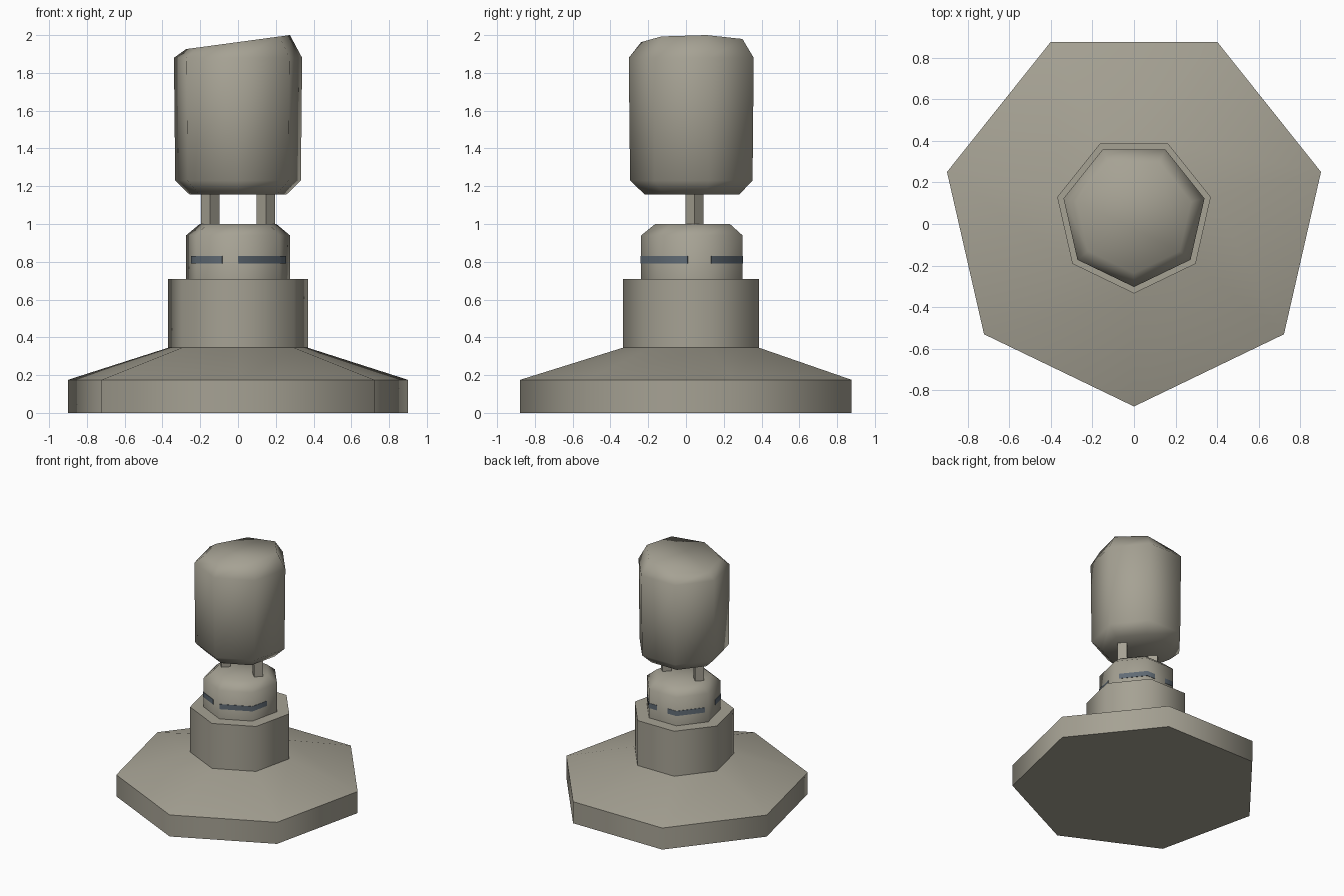
import bpy, bmesh, math

if "Cube" in bpy.data.objects:
    bpy.data.objects.remove(bpy.data.objects["Cube"])

CY = 0.045          # y of the shared axis
SIDES = 7


def material(name, rgb):
    m = bpy.data.materials.new(name)
    m.diffuse_color = (*rgb, 1)
    m.use_nodes = True
    m.node_tree.nodes["Principled BSDF"].inputs["Base Color"].default_value = m.diffuse_color
    return m


stone = material("warm grey", (0.38, 0.36, 0.295))
slate = material("slate blue", (0.12, 0.15, 0.18))


def finish(bm, name, mat, angle):
    bmesh.ops.recalc_face_normals(bm, faces=bm.faces)
    me = bpy.data.meshes.new(name)
    bm.to_mesh(me)
    bm.free()
    me.materials.append(mat)
    ob = bpy.data.objects.new(name, me)
    bpy.context.collection.objects.link(ob)
    if angle:
        bpy.ops.object.select_all(action='DESELECT')
        ob.select_set(True)
        bpy.context.view_layer.objects.active = ob
        bpy.ops.object.shade_smooth_by_angle(angle=math.radians(angle))
    return ob


def stack(name, profile, angle, sides=SIDES, x=0, tilt=0):
    """Polygonal turned part from (radius, z) rings; tilt slopes the last ring."""
    bm = bmesh.new()
    rings = []
    for i, (r, z) in enumerate(profile):
        slope = tilt if i == len(profile) - 1 else 0
        ring = []
        for k in range(sides):
            a = -math.pi / 2 + 2 * math.pi * k / sides
            px = r * math.cos(a)
            ring.append(bm.verts.new((x + px, CY + r * math.sin(a), z + slope * px)))
        rings.append(ring)
    for lo, hi in zip(rings, rings[1:]):
        for k in range(sides):
            n = (k + 1) % sides
            bm.faces.new((lo[k], lo[n], hi[n], hi[k]))
    bm.faces.new(rings[0][::-1])
    bm.faces.new(rings[-1])
    return finish(bm, name, stone, angle)


# Wide foot, pedestal and chamfered neck
stack("foot", [(0.923, 0), (0.923, 0.175), (0.379, 0.345)], 60)
stack("pedestal", [(0.379, 0.34), (0.379, 0.71)], 60)
stack("neck", [(0.282, 0.70), (0.282, 0.94), (0.208, 1.0)], 60)

# Two square posts joining neck and head
for side, x in (("left", -0.147), ("right", 0.147)):
    stack(side + "_post", [(0.048, 0.98), (0.048, 1.2)], 0, sides=4, x=x)

# Rounded head with a sloping top
stack("head", [(0.262, 1.155), (0.341, 1.23), (0.348, 1.88), (0.282, 1.963)],
      180, tilt=0.135)


# Broken blue band: thin plates following the neck's sides
def on_neck(deg, r):
    step = 360 / SIDES
    off = (deg + 90) % step - step / 2
    d = r * math.cos(math.pi / SIDES) / math.cos(math.radians(off))
    a = math.radians(deg)
    return d * math.cos(a), CY + d * math.sin(a)


corners = [-90 + 360 / SIDES * k for k in range(SIDES + 1)]
bm = bmesh.new()
for start, end in ((-90, -8), (19, 79), (100, 162), (195, 251)):
    stops = [start] + [c for c in corners if start < c < end] + [end]
    cols = []
    for d in stops:
        cols.append([bm.verts.new((*on_neck(d, r), z))
                     for r, z in ((0.28, 0.79), (0.285, 0.79), (0.285, 0.83), (0.28, 0.83))])
    for a, b in zip(cols, cols[1:]):
        for i in range(4):
            j = (i + 1) % 4
            bm.faces.new((a[i], b[i], b[j], a[j]))
    bm.faces.new(cols[0])
    bm.faces.new(cols[-1][::-1])
finish(bm, "neck_band", slate, 60)
